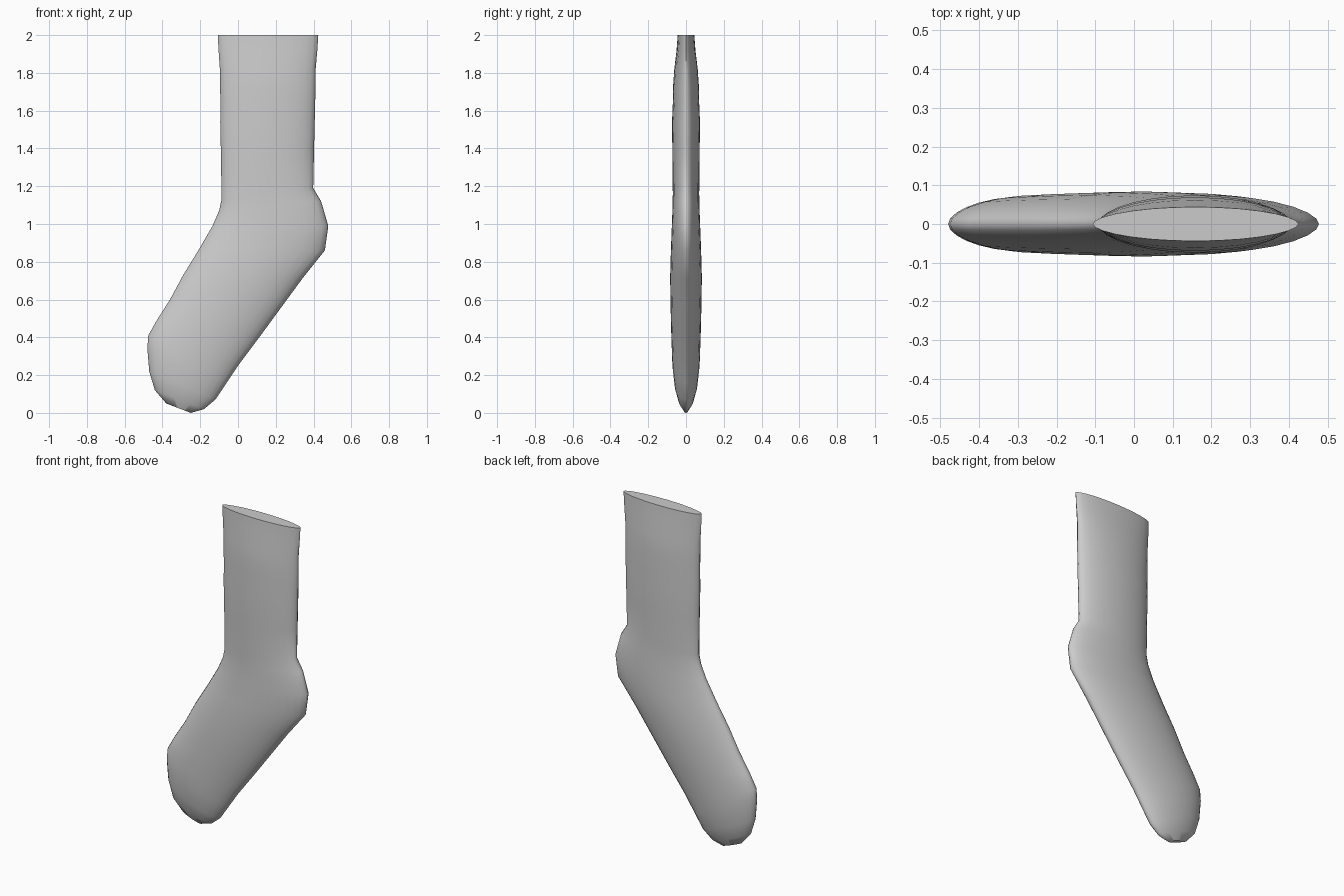
import bpy, bmesh, math

# Cross-sections from cuff to toe: left x, left z, right x, right z, half thickness
SECTIONS = [
    (-0.107, 2.00, 0.425, 2.00, 0.044),
    (-0.103, 1.92, 0.420, 1.92, 0.050),
    (-0.096, 1.82, 0.411, 1.82, 0.062),
    (-0.095, 1.72, 0.410, 1.72, 0.069),
    (-0.093, 1.66, 0.409, 1.66, 0.069),
    (-0.094, 1.54, 0.406, 1.54, 0.074),
    (-0.090, 1.35, 0.402, 1.37, 0.072),
    (-0.087, 1.13, 0.398, 1.19, 0.070),
    (-0.100, 1.07, 0.440, 1.12, 0.071),
    (-0.135, 0.99, 0.478, 0.99, 0.075),
    (-0.210, 0.86, 0.460, 0.86, 0.080),
    (-0.290, 0.73, 0.340, 0.71, 0.084),
    (-0.360, 0.60, 0.230, 0.56, 0.082),
    (-0.430, 0.49, 0.120, 0.41, 0.079),
    (-0.475, 0.41, 0.000, 0.25, 0.075),
    (-0.480, 0.34, -0.060, 0.16, 0.072),
    (-0.470, 0.22, -0.120, 0.07, 0.060),
    (-0.440, 0.12, -0.180, 0.02, 0.040),
    (-0.380, 0.05, -0.250, 0.00, 0.015),
]
SIDES = 28


def add_ring(bm, lx, lz, rx, rz, t):
    """Flattened oval spanning the left and right outline points."""
    ring = []
    for i in range(SIDES):
        a = 2 * math.pi * i / SIDES
        f = (1 + math.cos(a)) / 2
        s = math.sin(a)
        y = math.copysign(abs(s) ** 1.1, s) * t
        ring.append(bm.verts.new((lx + (rx - lx) * f, y, lz + (rz - lz) * f)))
    return ring


# Sock body: loft of flat ovals, closed at cuff and toe
bm = bmesh.new()
rings = [add_ring(bm, *s) for s in SECTIONS]
for a, b in zip(rings, rings[1:]):
    for i in range(SIDES):
        j = (i + 1) % SIDES
        bm.faces.new((a[i], a[j], b[j], b[i]))
bm.faces.new(rings[0])
bm.faces.new(rings[-1])
bmesh.ops.recalc_face_normals(bm, faces=bm.faces[:])

mesh = bpy.data.meshes.new("sock")
bm.to_mesh(mesh)
bm.free()
sock = bpy.data.objects.new("sock", mesh)
bpy.context.collection.objects.link(sock)
bpy.context.view_layer.objects.active = sock
sock.select_set(True)
bpy.ops.object.shade_smooth_by_angle(angle=math.radians(60))
